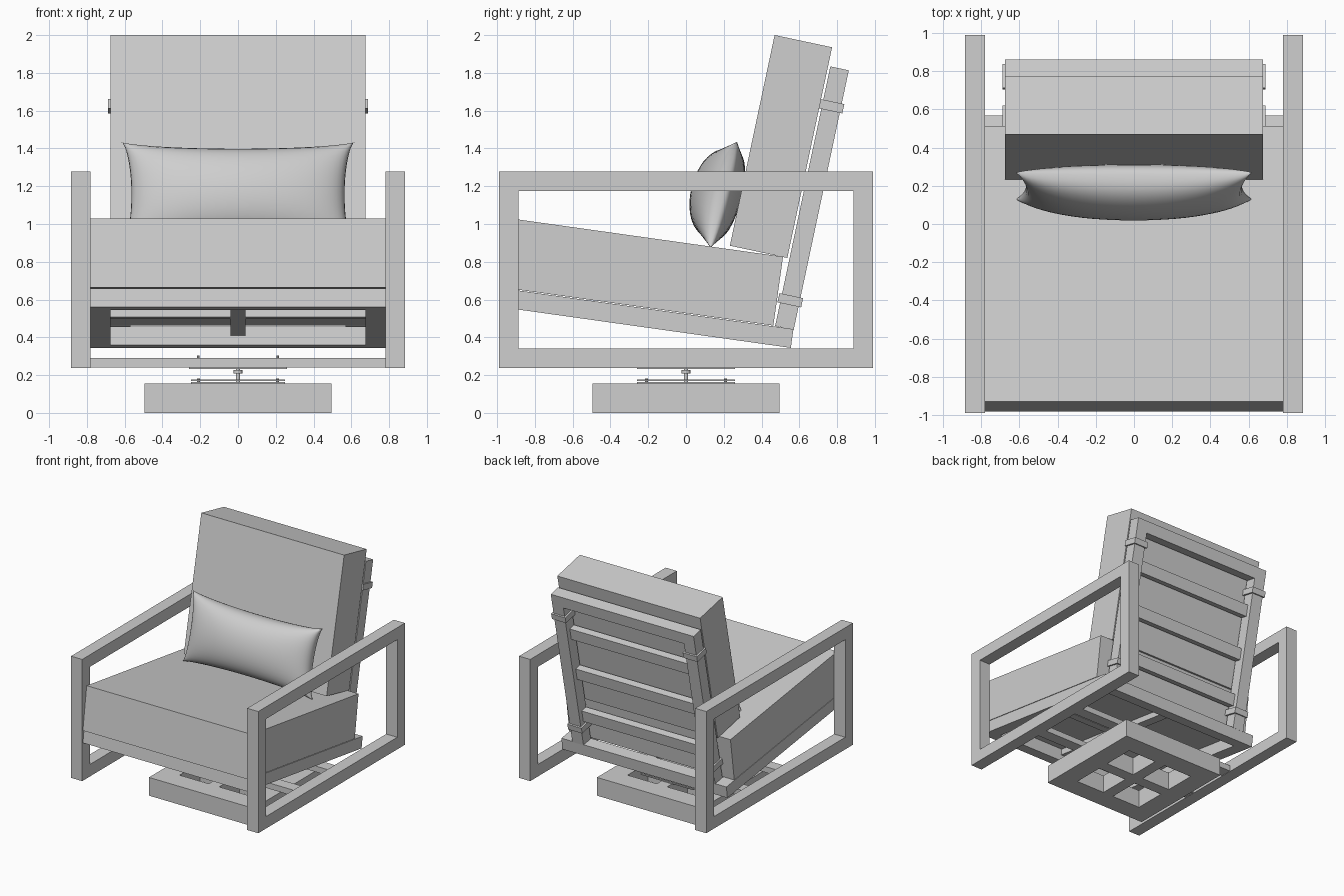
import bpy, bmesh, math
from mathutils import Matrix, Vector

cube = bpy.data.objects.get("Cube")
if cube:
    bpy.data.objects.remove(cube, do_unlink=True)

grey = bpy.data.materials.new("plain grey")
grey.use_nodes = True
COLOUR = (0.62, 0.62, 0.62, 1)
grey.diffuse_color = COLOUR
grey.node_tree.nodes["Principled BSDF"].inputs["Base Color"].default_value = COLOUR

WORLD = Matrix.Identity(4)


def finish(name, bm, matrix=WORLD):
    bmesh.ops.recalc_face_normals(bm, faces=bm.faces)
    mesh = bpy.data.meshes.new(name)
    bm.to_mesh(mesh)
    bm.free()
    mesh.materials.append(grey)
    obj = bpy.data.objects.new(name, mesh)
    obj.matrix_world = matrix
    bpy.context.collection.objects.link(obj)
    return obj


def box(name, xs, ys, zs, matrix=WORLD):
    """Box given by its extent along each axis."""
    bm = bmesh.new()
    bmesh.ops.create_cube(bm, size=1)
    for v in bm.verts:
        for i, (lo, hi) in enumerate((xs, ys, zs)):
            v.co[i] = (lo + hi) / 2 + v.co[i] * (hi - lo)
    return finish(name, bm, matrix)


def ring_frame(name, width, length, border, depth, matrix):
    """Rectangular frame in local xy, from z = 0 up to depth."""
    bm = bmesh.new()
    section = ((0, 0), (border, 0), (border, depth), (0, depth))
    corners = [[bm.verts.new((sx * (width / 2 - inset), sy * (length / 2 - inset), z))
                for inset, z in section]
               for sx, sy in ((-1, -1), (1, -1), (1, 1), (-1, 1))]
    for i, a in enumerate(corners):
        b = corners[(i + 1) % 4]
        for j in range(4):
            k = (j + 1) % 4
            bm.faces.new((a[j], b[j], b[k], a[k]))
    return finish(name, bm, matrix)


def rod(name, x, y, z0, z1, radius, sides=16):
    bm = bmesh.new()
    bmesh.ops.create_cone(bm, cap_ends=True, segments=sides, radius1=radius,
                          radius2=radius, depth=z1 - z0)
    return finish(name, bm, Matrix.Translation((x, y, (z0 + z1) / 2)))


def tilted(y, z, degrees):
    return Matrix.Translation((0, y, z)) @ Matrix.Rotation(math.radians(-degrees), 4, 'X')


# Side frames that form the legs and armrests
upright = Matrix.Rotation(math.pi / 2, 4, 'Y')
for side, x in (("left", 0.78), ("right", -0.885)):
    ring_frame(side + "_arm_frame", 1.04, 1.98, 0.103, 0.105,
               Matrix.Translation((x, 0, 0.757)) @ upright)

# Tilted seat: open timber base with supports, and cushion
seat = tilted(-0.98, 0.56, 8)
ring_frame("seat_base", 1.56, 1.55, 0.105, 0.1, seat @ Matrix.Translation((0, 0.775, 0)))
box("seat_centre_support", (-0.04, 0.04), (0.1, 1.45), (0.05, 0.1), seat)
box("seat_cross_support", (-0.68, 0.68), (0.735, 0.815), (0.05, 0.1), seat)
box("seat_cushion", (-0.78, 0.78), (-0.015, 1.442), (0.104, 0.472), seat)

# Reclined back: cushion, posts, slats and straps
back = tilted(0.472, 0.46, 12)
box("back_cushion", (-0.675, 0.675), (-0.323, -0.012), (0.366, 1.506), back)
for side, s in (("left", 1), ("right", -1)):
    def span(a, b):
        return sorted((s * a, s * b))
    box(side + "_back_post", span(0.57, 0.675), (0, 0.1), (0, 1.405), back)
    for level, z in (("lower", 0.15), ("upper", 1.2)):
        box(f"{side}_{level}_strap", span(0.555, 0.688), (-0.014, 0.114),
            (z - 0.025, z + 0.025), back)
box("back_top_rail", (-0.57, 0.57), (0, 0.1), (1.305, 1.405), back)
for i, z in enumerate((0.2, 0.6, 0.98)):
    box(f"back_slat_{i + 1}", (-0.57, 0.57), (0, 0.06), (z, z + 0.1), back)

# Lumbar pillow: two bulged sheets joined along a pinched seam
bm = bmesh.new()
for bulge in (-0.175, 0.095):
    sheet = bmesh.ops.create_grid(bm, x_segments=32, y_segments=20, size=1)["verts"]
    for v in sheet:
        u, w = (math.sin(c * math.pi / 2) for c in v.co[:2])
        p, q = max(0, 1 - u * u), max(0, 1 - w * w)
        v.co = Vector((0.62 * u * (1 - 0.09 * q ** 0.6), bulge * (p * q) ** 0.4,
                       0.29 * w * (1 - 0.16 * p ** 0.6)))
bmesh.ops.remove_doubles(bm, verts=bm.verts, dist=0.0005)
for f in bm.faces:
    f.smooth = True
finish("pillow", bm, tilted(0.2, 1.155, 14))

# Cross bars between the side frames
for end, y in (("front", -0.23), ("rear", 0.23)):
    box(end + "_cross_bar", (-0.78, 0.78), (y - 0.05, y + 0.05), (0.24, 0.29))

# Swivel: two plates, spindle and bolts
box("swivel_upper_plate", (-0.26, 0.26), (-0.26, 0.26), (0.232, 0.24))
box("swivel_lower_plate", (-0.25, 0.25), (-0.26, 0.26), (0.17, 0.178))
box("swivel_foot_plate", (-0.25, 0.25), (-0.26, 0.26), (0.156, 0.163))
rod("swivel_spindle", 0, 0, 0.16, 0.235, 0.011)
rod("swivel_collar", 0, 0, 0.208, 0.226, 0.024)
for i, x in enumerate((-0.21, 0.21)):
    for j, y in enumerate((-0.21, 0.21)):
        rod(f"upper_bolt_{i}{j}", x, y, 0.232, 0.305, 0.006, 8)
        rod(f"lower_bolt_{i}{j}", x, y, 0.156, 0.182, 0.008, 8)

# Plinth with four openings
ring_frame("plinth_frame", 0.99, 0.99, 0.17, 0.156, WORLD)
box("plinth_long_divider", (-0.05, 0.05), (-0.325, 0.325), (0, 0.156))
for side, s in (("left", 1), ("right", -1)):
    box(side + "_plinth_divider", sorted((s * 0.05, s * 0.325)), (-0.05, 0.05), (0, 0.156))
